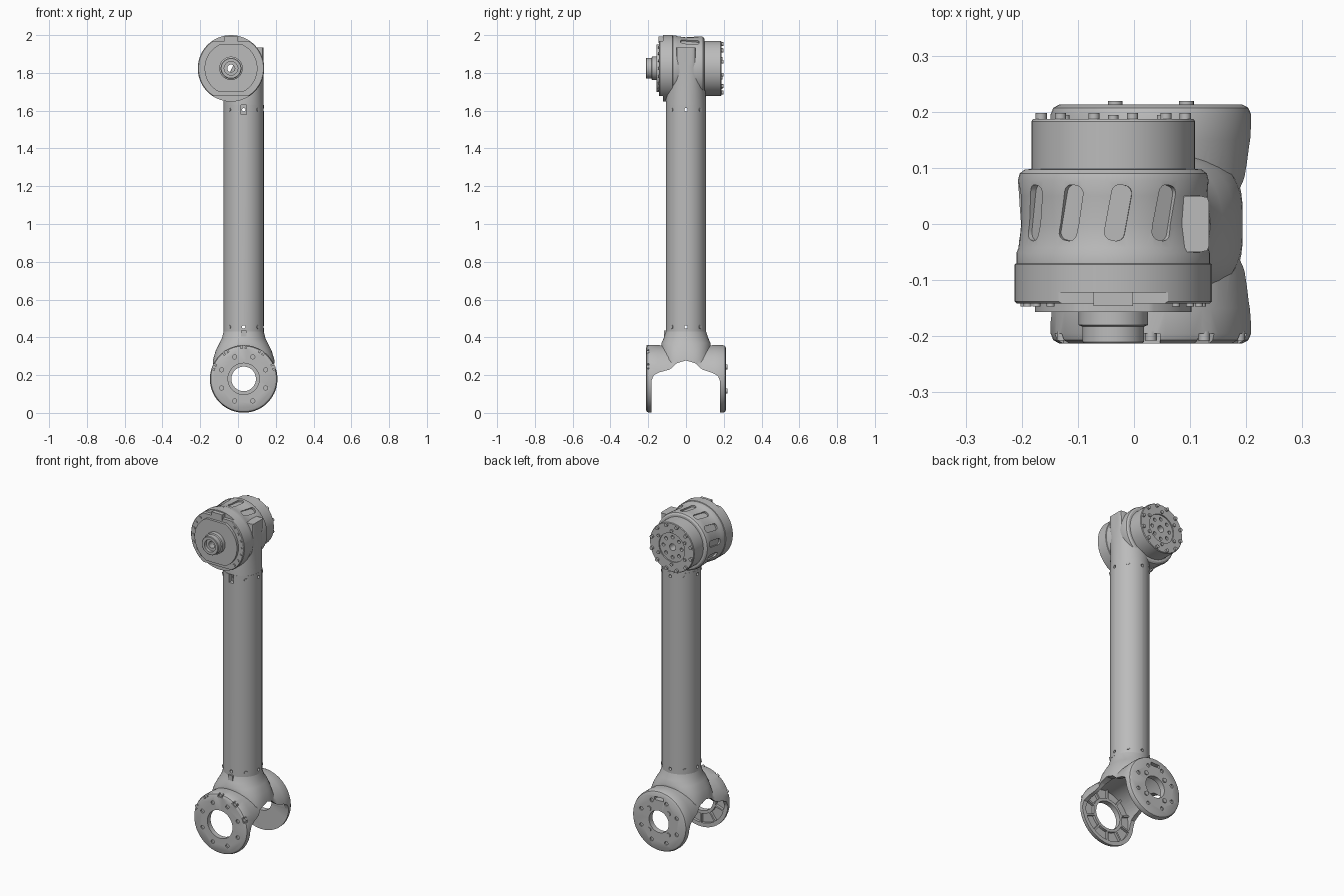
import bpy, bmesh
from math import sin, cos, pi, radians
from mathutils import Matrix, Vector

if "Cube" in bpy.data.objects:
    bpy.data.objects.remove(bpy.data.objects["Cube"], do_unlink=True)

metal = bpy.data.materials.new("light_grey_metal")
metal.use_nodes = True
metal.diffuse_color = (0.5, 0.5, 0.5, 1)
metal.node_tree.nodes["Principled BSDF"].inputs["Base Color"].default_value = (0.5, 0.5, 0.5, 1)

AX, FORK_Z = 0.03, 0.18      # tube axis and fork pivot
HX, HZ = -0.037, 1.824       # head pivot


def add(name, bm):
    bmesh.ops.recalc_face_normals(bm, faces=bm.faces)
    mesh = bpy.data.meshes.new(name)
    bm.to_mesh(mesh)
    bm.free()
    mesh.materials.append(metal)
    obj = bpy.data.objects.new(name, mesh)
    bpy.context.collection.objects.link(obj)
    return obj


def loft(name, rings, loop=False):
    bm = bmesh.new()
    rows = [[bm.verts.new(p) for p in ring] for ring in rings]
    pairs = list(zip(rows, rows[1:])) + ([(rows[-1], rows[0])] if loop else [])
    for a, b in pairs:
        for i in range(len(a)):
            j = (i + 1) % len(a)
            bm.faces.new((a[i], a[j], b[j], b[i]))
    if not loop:
        bm.faces.new(rows[0])
        bm.faces.new(rows[-1])
    return add(name, bm)


def lathe(name, profile, cx, cz, loop=False, seg=64):
    """Revolve (radius, y) points round an axis along y."""
    turn = [2 * pi * (i + 0.5) / seg for i in range(seg)]
    return loft(name, [[(cx + r * sin(a), y, cz + r * cos(a)) for a in turn]
                       for r, y in profile], loop)


def column(name, rows, seg=48):
    """Stack superellipse sections (z, centre x, half x, half y, exponent)."""
    def section(z, cx, rx, ry, n):
        pts = []
        for i in range(seg):
            c, s = cos(2 * pi * i / seg), sin(2 * pi * i / seg)
            k = (abs(c) ** n + abs(s) ** n) ** (-1 / n)
            pts.append((cx + rx * c * k, ry * s * k, z))
        return pts
    return loft(name, [section(*r) for r in rows])


def rod(name, p, axis, r, depth, seg=16):
    bm = bmesh.new()
    m = Matrix.Translation(p) @ Vector((0, 0, 1)).rotation_difference(Vector(axis)).to_matrix().to_4x4()
    bmesh.ops.create_cone(bm, cap_ends=True, segments=seg, radius1=r, radius2=r, depth=depth, matrix=m)
    return add(name, bm)


def box(name, p, size, spin=0, tilt=0, bevel=0):
    """Box spun round the y axis, and tilted round its own z axis."""
    bm = bmesh.new()
    m = (Matrix.Translation(p) @ Matrix.Rotation(spin, 4, 'Y') @ Matrix.Rotation(tilt, 4, 'Z')
         @ Matrix.Diagonal((*size, 1)))
    bmesh.ops.create_cube(bm, size=1, matrix=m)
    if bevel:
        up = m.to_3x3() @ Vector((0, 0, 1))
        edges = [e for e in bm.edges
                 if abs((e.verts[0].co - e.verts[1].co).normalized().dot(up.normalized())) > 0.9]
        bmesh.ops.bevel(bm, geom=edges, offset=bevel, segments=4, affect='EDGES', profile=0.5)
    return add(name, bm)


def around(cx, cz, r, y, angles):
    return [(Vector((cx + r * sin(a), y, cz + r * cos(a))), a) for a in map(radians, angles)]


def join(objs, name):
    bpy.ops.object.select_all(action='DESELECT')
    for o in objs:
        o.select_set(True)
    bpy.context.view_layer.objects.active = objs[0]
    if len(objs) > 1:
        bpy.ops.object.join()
    objs[0].name = name
    return objs[0]


def combine(obj, tools, op='DIFFERENCE'):
    tool = join(tools, "cutter")
    tool.hide_render = True
    mod = obj.modifiers.new("bool", 'BOOLEAN')
    mod.operation, mod.object, mod.solver = op, tool, 'EXACT'
    bpy.context.view_layer.objects.active = obj
    bpy.ops.object.modifier_apply(modifier=mod.name)
    bpy.data.objects.remove(tool, do_unlink=True)


# Tube with drilled ends and a key notch
tube = column("arm_tube", [(z, AX, 0.107, 0.107, 2) for z in (0.43, 1.63)], 32)
combine(tube, [box("c", (AX, -0.1, 1.61), (0.03, 0.04, 0.06))])
screws = []
for z in (0.455, 1.605):
    for axis in ((1, 0, 0), (0, 1, 0)):
        combine(tube, [rod("c", (AX, 0, z), axis, 0.009, 0.4)])
    for a in range(45, 360, 90):
        d = Vector((cos(radians(a)), sin(radians(a)), 0))
        screws.append(rod("s", Vector((AX, 0, z)) + d * 0.105, d, 0.01, 0.01))
join(screws, "tube_screws")

# Fork: drum and flared neck, hollowed out and opened below an arch
side = [(0.163, 0.213), (0.174, 0.207), (0.179, 0.195), (0.179, 0.15), (0.175, 0.09), (0.172, 0.04)]
fork = lathe("fork", [(r, -y) for r, y in side] + side[::-1], AX, FORK_Z)
neck = column("c", [(0.22, AX, 0.17, 0.13, 3), (0.28, AX, 0.163, 0.13, 3), (0.33, AX, 0.148, 0.13, 2.6),
                    (0.37, AX, 0.128, 0.13, 2.2), (0.395, AX, 0.115, 0.118, 2), (0.435, AX, 0.105, 0.105, 2)])
combine(fork, [neck], 'UNION')
combine(fork, [lathe("c", [(0.155, -0.182), (0.155, 0.18)], AX, FORK_Z)])
arch = [(-0.183, -0.1), (-0.183, 0.17), (-0.17, 0.2), (-0.14, 0.215), (-0.085, 0.23), (-0.05, 0.262),
        (0, 0.278), (0.05, 0.262), (0.085, 0.23), (0.14, 0.212), (0.17, 0.195), (0.181, 0.165), (0.181, -0.1)]
combine(fork, [loft("c", [[(x, y, z) for y, z in arch] for x in (-0.4, 0.4)])])
for r, y in ((0.083, -0.2), (0.065, 0.2)):
    combine(fork, [rod("c", (AX, y, FORK_Z), (0, 1, 0), r, 0.1, 48)])
combine(fork, [lathe("c", [(0.1, -0.198), (0.155, -0.198), (0.155, -0.17), (0.1, -0.17)], AX, FORK_Z, True)])
eighths = [22.5 + 45 * i for i in range(8)]
combine(fork, [rod("c", p, (0, 1, 0), 0.011, 0.016) for y in (-0.213, 0.213)
               for p, a in around(AX, FORK_Z, 0.126, y, eighths)])
clips = (-68, -34, 0, 34, 68)
combine(fork, [box("c", p, (0.032, 0.03, 0.025), a) for p, a in around(AX, FORK_Z, 0.174, -0.21, clips)])
combine(fork, [box("c", (AX, 0.2, 0.315), (0.06, 0.08, 0.018))])
join([rod("s", p, (0, 1, 0), 0.01, 0.016) for p, a in around(AX, FORK_Z, 0.17, -0.2, clips)], "fork_clip_screws")
join([box("r", p, (0.01, 0.018, 0.06), a)
      for p, a in around(AX, FORK_Z, 0.128, -0.192, range(0, 360, 36))], "fork_ring_ribs")
join([rod("b", p, (0, 1, 0), 0.013, 0.012)
      for p, a in around(AX, FORK_Z, 0.09, 0.213, (45, 135, 225, 315))], "fork_back_bolts")
box("fork_key", (AX, -0.108, 0.42), (0.03, 0.015, 0.03))

# Head housing with waisted body and rear drum
head = lathe("head_housing", [(0.172, -0.142), (0.176, -0.138), (0.176, -0.072), (0.173, -0.07), (0.173, -0.052),
                              (0.169, -0.042), (0.165, 0), (0.168, 0.05), (0.17, 0.078), (0.167, 0.09),
                              (0.158, 0.097), (0.146, 0.098), (0.146, 0.183), (0.143, 0.187)], HX, HZ)
combine(head, [box("c", p, (0.036, 0.1, 0.02), a, -0.18, 0.014)
               for p, a in around(HX, HZ, 0.167, 0.02, range(-147, 40, 30))])
combine(head, [box("c", (HX, -0.14, HZ + s * 0.171), (0.4, 0.036, 0.05)) for s in (-1, 1)])
combine(head, [lathe("c", [(0.085, 0.18), (0.085, 0.2)], HX, HZ)])
combine(head, [rod("c", (HX, 0, HZ), (0, 1, 0), 0.02, 1)])
combine(head, [rod("c", p, (0, 1, 0), 0.01, 0.03)
               for p, a in around(HX, HZ, 0.06, 0.18, range(0, 360, 45))])

# Front cover with flat top and bottom, and the hollow connector
cover = lathe("front_cover", [(0.14, -0.141), (0.14, -0.157)], HX, HZ)
combine(cover, [box("c", (HX, -0.15, HZ + s * 0.175), (0.4, 0.1, 0.1)) for s in (-1, 1)])
combine(cover, [rod("c", (HX, 0, HZ), (0, 1, 0), 0.02, 1)])
connector = lathe("front_connector", [(0.02, -0.15), (0.062, -0.15), (0.062, -0.18), (0.055, -0.183),
                                      (0.055, -0.21), (0.052, -0.213), (0.036, -0.213), (0.036, -0.195),
                                      (0.02, -0.195)], HX, HZ, True, 32)
box("top_socket", (HX, -0.134, HZ + 0.152), (0.07, 0.024, 0.034))
join([rod("s", p, (0, 1, 0), 0.007, 0.008)
      for p, a in around(HX, HZ, 0.158, -0.143, [d + s for s in (0, 180) for d in range(45, 136, 15)])],
     "front_rim_screws")
join([rod("b", p, (0, 1, 0), 0.01, 0.02)
      for p, a in around(HX, HZ, 0.133, 0.188, range(15, 360, 30))], "rear_rim_bolts")
join([rod("b", p, (0, 1, 0), 0.009, 0.012)
      for p, a in around(HX, HZ, 0.1, 0.188, range(0, 360, 60))], "rear_inner_bolts")

# Head neck, rising from the tube into a square block
column("head_neck", [(1.63, AX, 0.106, 0.106, 2), (1.7, AX, 0.105, 0.104, 2), (1.77, 0.038, 0.096, 0.09, 2.4),
                     (1.83, 0.052, 0.082, 0.064, 4), (1.86, 0.06, 0.074, 0.052, 7), (1.935, 0.075, 0.059, 0.05, 12)])

for obj in bpy.context.scene.objects:
    if obj.type == 'MESH':
        bpy.ops.object.select_all(action='DESELECT')
        obj.select_set(True)
        bpy.context.view_layer.objects.active = obj
        bpy.ops.object.shade_smooth_by_angle(angle=radians(30))
